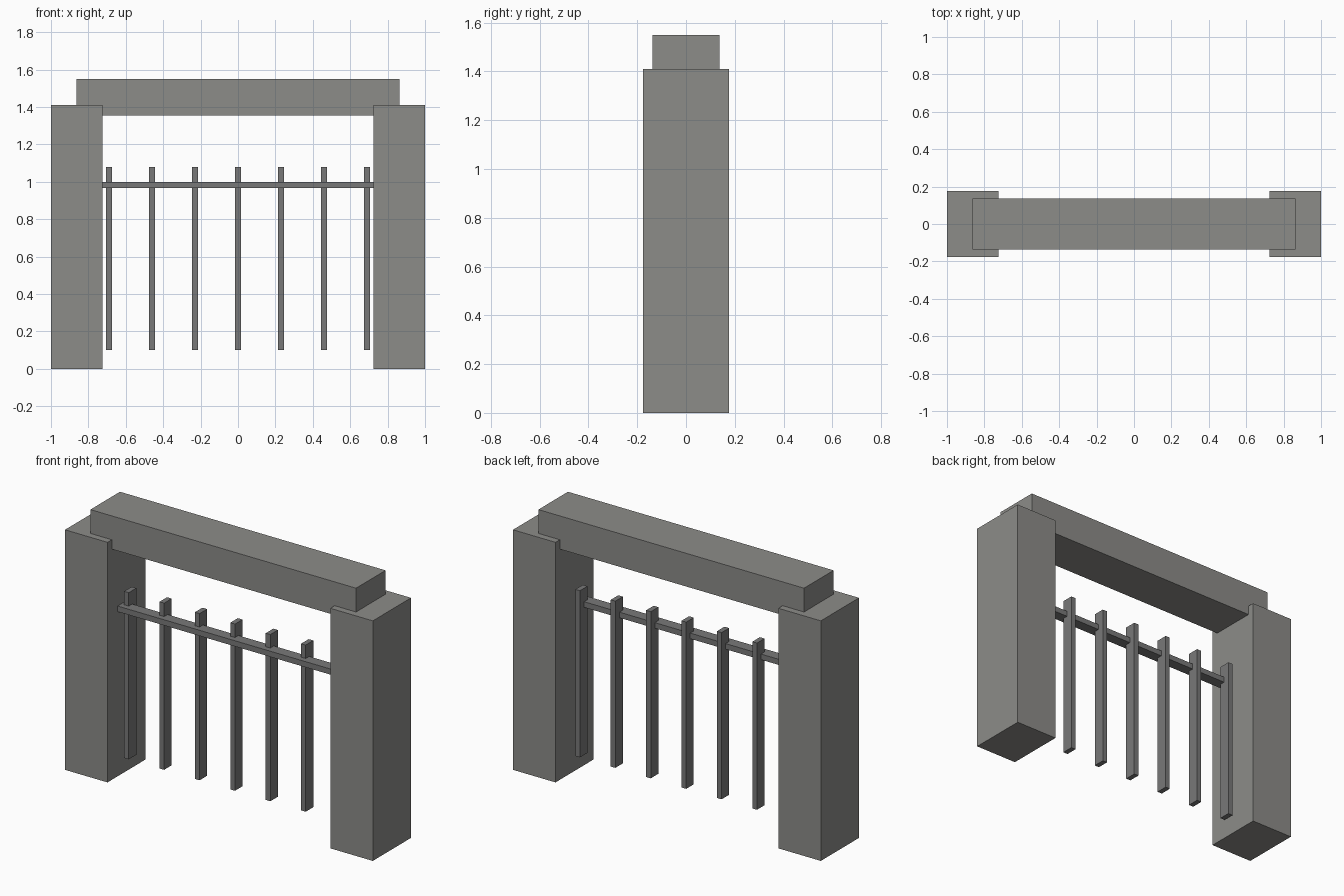
import bpy

if "Cube" in bpy.data.objects:
    bpy.data.objects.remove(bpy.data.objects["Cube"])


def material(name, rgb):
    m = bpy.data.materials.new(name)
    m.diffuse_color = (*rgb, 1)
    m.use_nodes = True
    m.node_tree.nodes["Principled BSDF"].inputs["Base Color"].default_value = m.diffuse_color
    return m


STONE = material("stone", (0.265, 0.262, 0.25))
IRON = material("iron", (0.19, 0.19, 0.19))


def box(name, x, y, z, mat):
    """Box from (min, max) ranges on each axis."""
    bpy.ops.mesh.primitive_cube_add(size=1, location=[sum(r) / 2 for r in (x, y, z)])
    ob = bpy.context.object
    ob.name = name
    ob.scale = [r[1] - r[0] for r in (x, y, z)]
    bpy.ops.object.transform_apply(location=False, rotation=False, scale=True)
    ob.data.materials.append(mat)
    return ob


# Pillars
box("left_pillar", (-1, -0.724), (-0.177, 0.177), (0, 1.41), STONE)
box("right_pillar", (0.724, 1), (-0.177, 0.177), (0, 1.41), STONE)

# Lintel, sunk into the pillar tops
box("lintel", (-0.863, 0.863), (-0.137, 0.137), (1.355, 1.55), STONE)

# Gate bars
for i in range(7):
    x = (i - 3) * 0.23
    box(f"gate_bar_{i + 1}", (x - 0.015, x + 0.015), (-0.05, 0.02), (0.10, 1.079), IRON)

# Cross rail, let into the front of the bars
box("cross_rail", (-0.726, 0.726), (-0.083, -0.018), (0.967, 1.0), IRON)
